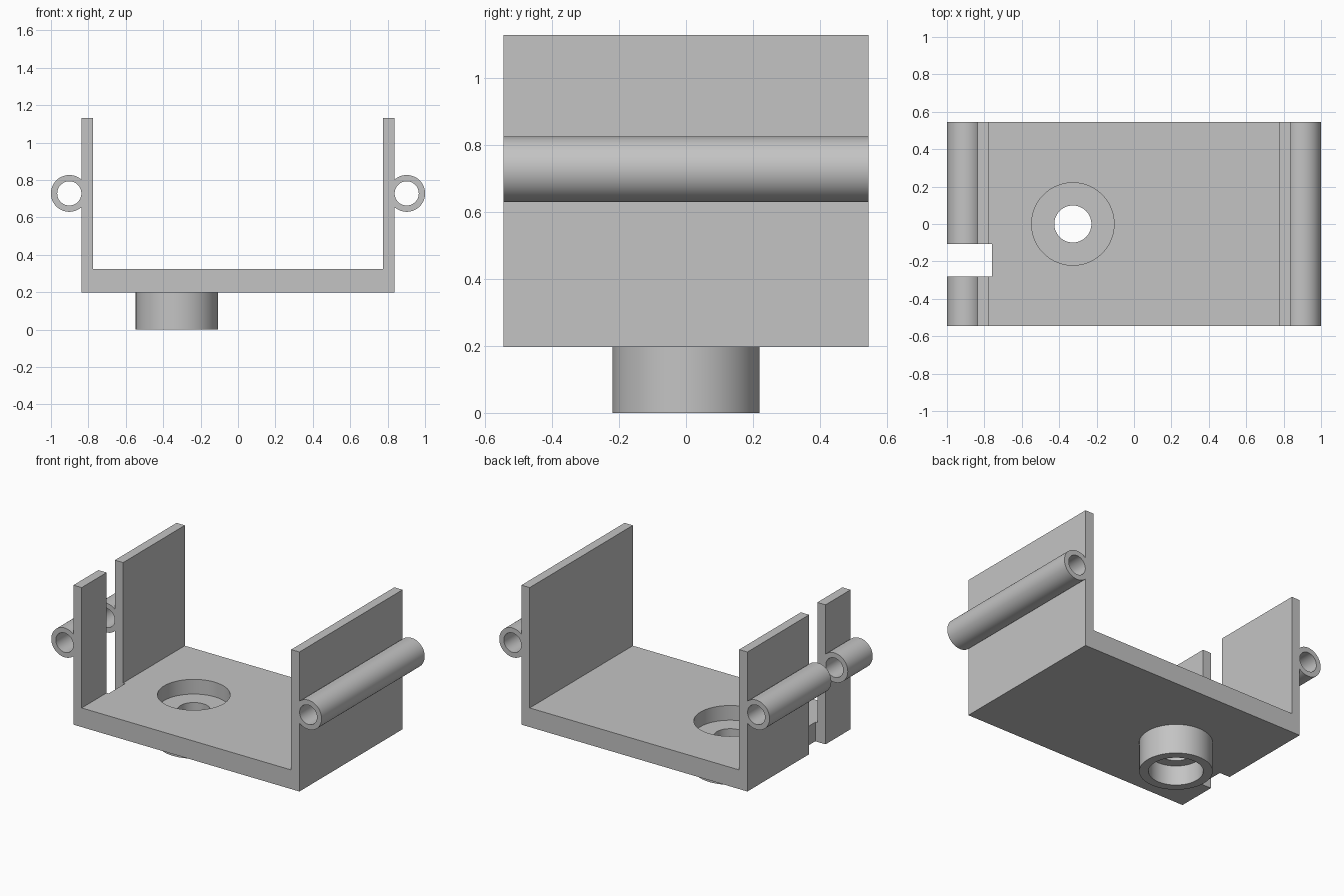
import bpy
import bmesh
import math
from mathutils import Matrix

if "Cube" in bpy.data.objects:
    bpy.data.objects.remove(bpy.data.objects["Cube"], do_unlink=True)

# Main dimensions
T = 0.0655                      # basic wall thickness
DEPTH = 1.09                    # length along y
OUTER, INNER = 0.836, 0.775     # half widths of the channel
BASE, FLOOR, TOP = 0.197, 0.325, 1.13
BOSS_X = -0.327
TUBE_X, TUBE_Z = 0.902, 0.728

grey = bpy.data.materials.new("plain grey")
grey.use_nodes = True
colour = (0.55, 0.55, 0.55, 1)
grey.diffuse_color = colour
grey.node_tree.nodes["Principled BSDF"].inputs["Base Color"].default_value = colour


def finish(name, bm):
    bmesh.ops.recalc_face_normals(bm, faces=bm.faces)
    mesh = bpy.data.meshes.new(name)
    bm.to_mesh(mesh)
    bm.free()
    mesh.materials.append(grey)
    obj = bpy.data.objects.new(name, mesh)
    bpy.context.collection.objects.link(obj)
    return obj


def cylinder(name, radius, length, centre, along_y=False):
    bm = bmesh.new()
    turn = Matrix.Rotation(math.pi / 2, 4, 'X') if along_y else Matrix()
    bmesh.ops.create_cone(bm, cap_ends=True, segments=96, radius1=radius,
                          radius2=radius, depth=length,
                          matrix=Matrix.Translation(centre) @ turn)
    return finish(name, bm)


def upright(name, radius, low, high):
    return cylinder(name, radius, high - low, (BOSS_X, 0, (low + high) / 2))


def box(name, low, high):
    bm = bmesh.new()
    bmesh.ops.create_cube(bm, size=1)
    for v in bm.verts:
        v.co = [b if c > 0 else a for a, b, c in zip(low, high, v.co)]
    return finish(name, bm)


def combine(target, tool, operation):
    mod = target.modifiers.new(tool.name, 'BOOLEAN')
    mod.operation = operation
    mod.solver = 'EXACT'
    mod.object = tool
    bpy.context.view_layer.objects.active = target
    bpy.ops.object.modifier_apply(modifier=mod.name)
    bpy.data.objects.remove(tool, do_unlink=True)


# U-shaped channel, extruded from its end profile
bm = bmesh.new()
half = [(OUTER, BASE), (OUTER, TOP), (INNER, TOP), (INNER, FLOOR)]
profile = half + [(-x, z) for x, z in reversed(half)]
face = bm.faces.new([bm.verts.new((x, -DEPTH / 2, z)) for x, z in profile])
moved = bmesh.ops.extrude_face_region(bm, geom=[face])["geom"]
bmesh.ops.translate(bm, vec=(0, DEPTH, 0),
                    verts=[g for g in moved if isinstance(g, bmesh.types.BMVert)])
# extrude_face_region leaves the first cap in place when it is a loose face
channel = finish("channel_bracket", bm)

# Round boss under the floor
combine(channel, upright("boss", 0.22, 0, BASE + 0.015), 'UNION')

# Tubes along both outer walls
for side in (-1, 1):
    spot = (side * TUBE_X, 0, TUBE_Z)
    combine(channel, cylinder("tube", 1.5 * T, DEPTH, spot, True), 'UNION')
    combine(channel, cylinder("tube_bore", T - 0.001, DEPTH + 0.2, spot, True), 'DIFFERENCE')

# Recess in the floor, socket in the boss, and the hole joining them
combine(channel, upright("floor_recess", 0.2205, FLOOR - 1.5 * T, FLOOR + 0.1), 'DIFFERENCE')
combine(channel, upright("boss_socket", 2.5 * T, -0.1, 2 * T), 'DIFFERENCE')
combine(channel, upright("through_hole", 0.099, -0.1, TOP), 'DIFFERENCE')

# Slot through the right wall, tube and floor edge
combine(channel, box("wall_slot", (-1.2, -0.281, 0), (-0.76, -0.107, TOP + 0.2)), 'DIFFERENCE')

bpy.ops.object.select_all(action='DESELECT')
channel.select_set(True)
bpy.context.view_layer.objects.active = channel
bpy.ops.object.shade_smooth_by_angle(angle=math.radians(30))
